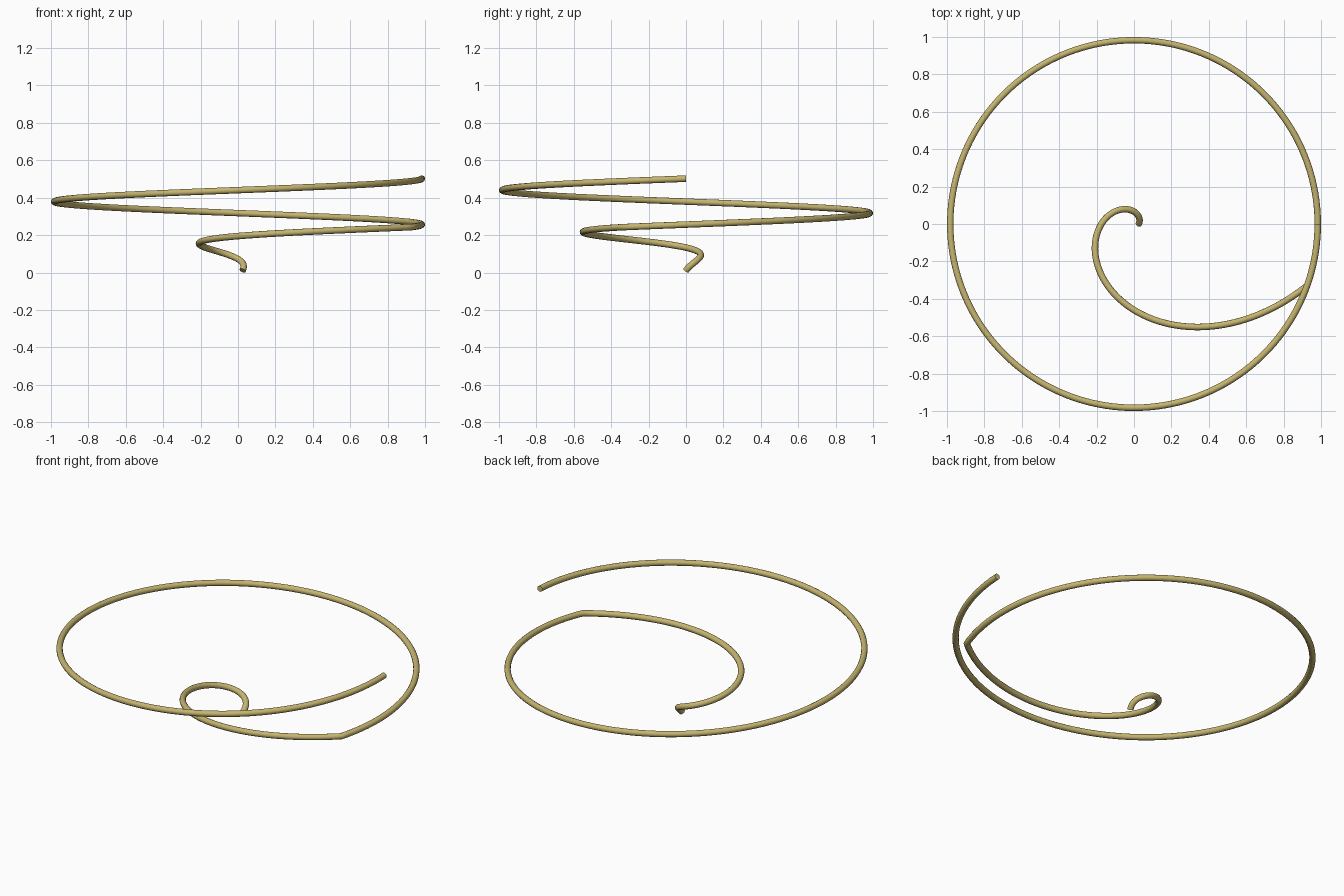
import bpy
import math

cube = bpy.data.objects.get("Cube")
if cube:
    bpy.data.objects.remove(cube, do_unlink=True)

TUBE = 0.0175              # wire radius
RING = 1.0 - TUBE          # radius of the outer coil
START, GROWTH = 0.025, 0.618
Z_LOW, Z_HIGH = 0.0105, 0.502
STEPS = 360
TOTAL = 4 * math.pi        # two full turns
kink = math.log(RING / START) / GROWTH


def coil_point(a):
    """Growing spiral that is limited to the outer ring, rising evenly."""
    r = min(START * math.exp(GROWTH * a), RING)
    z = Z_LOW + (Z_HIGH - Z_LOW) * a / TOTAL
    return (r * math.cos(a), r * math.sin(a), z, 1.0)


# Brass wire colour
brass = bpy.data.materials.new("brass")
brass.use_nodes = True
colour = (0.56, 0.46, 0.16, 1.0)
brass.diffuse_color = colour
brass.node_tree.nodes["Principled BSDF"].inputs["Base Color"].default_value = colour

# Path: even angles, with one exact point where the spiral meets the ring
inner = STEPS // 2
angles = [kink * i / inner for i in range(inner)]
angles += [kink + (TOTAL - kink) * i / inner for i in range(inner + 1)]

# Round wire swept along the path
curve = bpy.data.curves.new("spiral_wire", "CURVE")
curve.dimensions = "3D"
curve.bevel_depth = TUBE
curve.bevel_resolution = 4
curve.use_fill_caps = True
path = curve.splines.new("POLY")
path.points.add(len(angles) - 1)
for point, a in zip(path.points, angles):
    point.co = coil_point(a)
curve.materials.append(brass)

wire = bpy.data.objects.new("spiral_wire", curve)
bpy.context.scene.collection.objects.link(wire)

# Turn into a mesh with smooth sides and crisp end caps
bpy.ops.object.select_all(action="DESELECT")
wire.select_set(True)
bpy.context.view_layer.objects.active = wire
bpy.ops.object.convert(target="MESH")
bpy.ops.object.shade_smooth_by_angle(angle=math.radians(40))
